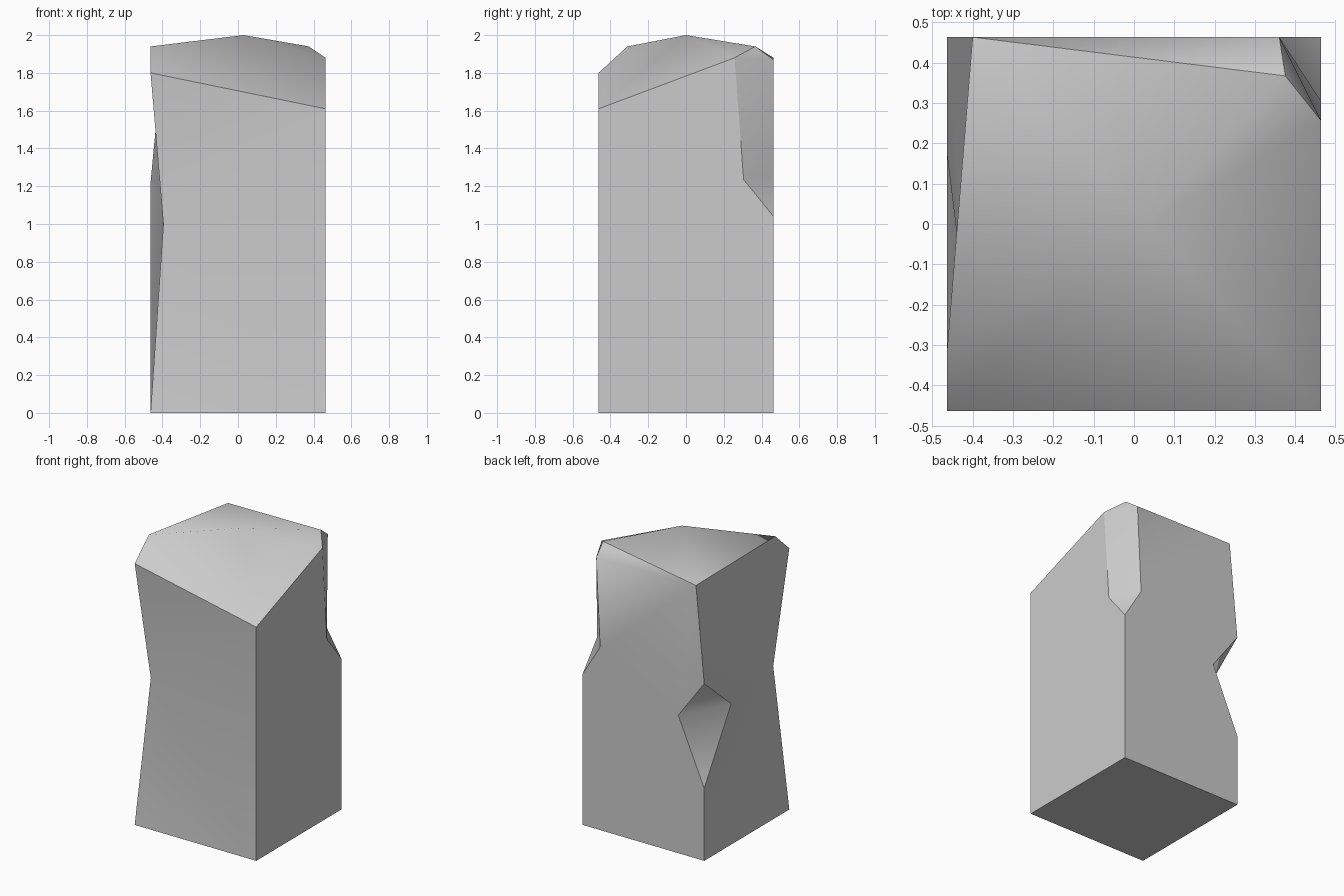
import bpy
import bmesh

cube = bpy.data.objects.get("Cube")
if cube:
    bpy.data.objects.remove(cube, do_unlink=True)

W = 0.463  # half width of the block

# Corner points of the weathered block
points = {
    # base
    "base_fl": (-W, -W, 0), "base_fr": (W, -W, 0),
    "base_br": (W, W, 0), "base_bl": (-W, W, 0),
    # crown
    "top_fl": (-W, -W, 1.8), "top_fr": (W, -W, 1.61),
    "top_left": (-W, -0.31, 1.94), "top_bl": (-0.4, W, 1.88),
    "peak": (0.03, 0, 2),
    # dent in the front edge
    "dent": (-0.395, -0.385, 1.0),
    # nick in the back edge
    "nick_low": (-W, W, 0.5), "nick_back": (-0.265, W, 0.95),
    "nick_side": (-W, 0.17, 0.97), "nick_high": (-W, W, 1.22),
    # long chip in the other back edge
    "chip_low": (W, W, 1.04), "chip_side": (W, 0.305, 1.235),
    "chip_side_top": (W, 0.257, 1.88), "chip_top": (0.375, 0.367, 1.94),
    "chip_back_top": (0.36, W, 1.87), "chip_back": (0.33, W, 1.26),
}


def fan(centre, rim, closed=False):
    """Triangles from one point to each span of a rim."""
    names = rim.split()
    ends = names[1:] + (names[:1] if closed else [])
    return [(centre, a, b) for a, b in zip(names, ends)]


# Each side is smooth inside and sharp along its border
sides = {
    "base": ["base_fl base_bl base_br base_fr".split()],
    "front": fan("dent", "base_fl base_fr top_fr top_fl"),
    "right": ["base_fr base_br chip_low chip_side chip_side_top top_fr".split()],
    "left": fan("dent", "top_fl top_left top_bl nick_high nick_side "
                        "nick_low base_bl base_fl"),
    "back": ["base_br base_bl nick_low nick_back nick_high top_bl "
             "chip_back_top chip_back chip_low".split(),
             ("chip_back_top", "top_bl", "chip_top")],
    "crown": fan("peak", "top_fl top_fr chip_side_top chip_top top_bl top_left",
                 closed=True),
    "nick": [("nick_low", "nick_side", "nick_back"),
             ("nick_high", "nick_back", "nick_side")],
    "chip": fan("chip_back_top", "chip_back chip_side chip_side_top chip_top")
            + [("chip_low", "chip_side", "chip_back")],
}

bm = bmesh.new()
verts = {name: bm.verts.new(co) for name, co in points.items()}
side_of = {}
for side, faces in sides.items():
    for names in faces:
        face = bm.faces.new([verts[n] for n in names])
        face.smooth = True
        side_of[face] = side
bmesh.ops.recalc_face_normals(bm, faces=bm.faces[:])
for edge in bm.edges:
    edge.smooth = len({side_of[f] for f in edge.link_faces}) == 1

mesh = bpy.data.meshes.new("stone_block")
bm.to_mesh(mesh)
bm.free()

# Plain stone colour
stone = bpy.data.materials.new("stone_grey")
stone.use_nodes = True
colour = (0.6, 0.6, 0.6, 1)
stone.diffuse_color = colour
stone.node_tree.nodes["Principled BSDF"].inputs["Base Color"].default_value = colour
mesh.materials.append(stone)

block = bpy.data.objects.new("stone_block", mesh)
bpy.context.collection.objects.link(block)
